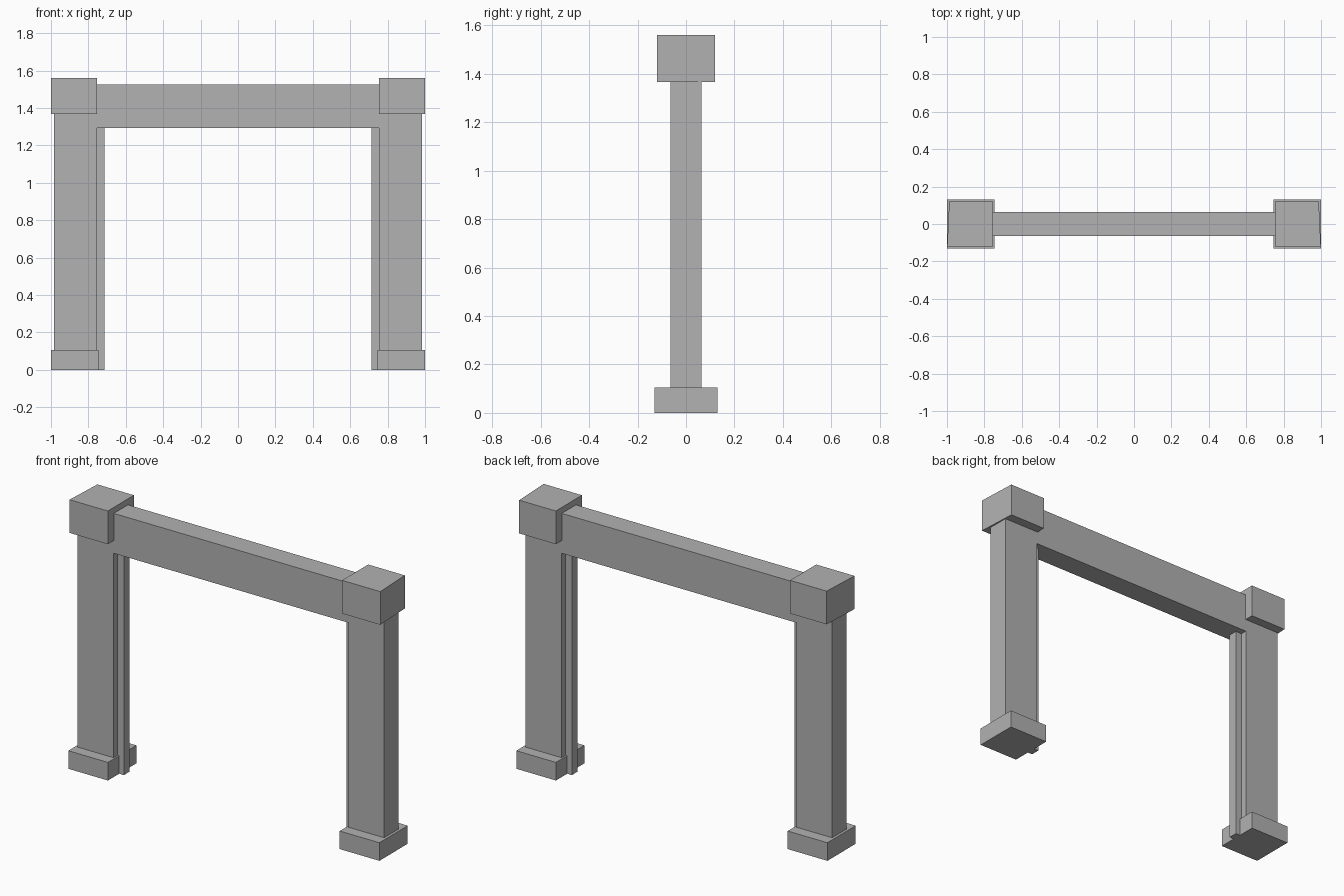
import bpy
import bmesh
from mathutils import Vector

cube = bpy.data.objects.get("Cube")
if cube:
    bpy.data.objects.remove(cube)

grey = bpy.data.materials.new("stone_grey")
grey.use_nodes = True
COLOUR = (0.445, 0.445, 0.445, 1)
grey.diffuse_color = COLOUR
grey.node_tree.nodes["Principled BSDF"].inputs["Base Color"].default_value = COLOUR


def prism(name, outline, direction):
    """Extrude a flat outline of 3D points along a direction."""
    bm = bmesh.new()
    face = bm.faces.new([bm.verts.new(p) for p in outline])
    result = bmesh.ops.extrude_face_region(bm, geom=[face])
    top = [g for g in result["geom"] if isinstance(g, bmesh.types.BMVert)]
    bmesh.ops.translate(bm, verts=top, vec=Vector(direction))
    bmesh.ops.recalc_face_normals(bm, faces=bm.faces)
    mesh = bpy.data.meshes.new(name)
    bm.to_mesh(mesh)
    bm.free()
    mesh.materials.append(grey)
    obj = bpy.data.objects.new(name, mesh)
    bpy.context.collection.objects.link(obj)
    return obj


def block(name, side, x_in, x_out, half_depth, z0, z1, back_taper=0):
    """Upright block on one side, optionally narrower at its outer back edge."""
    d = half_depth
    plan = [(x_in, -d), (x_out, -d), (x_out - back_taper, d), (x_in, d)]
    return prism(name, [(side * x, y, z0) for x, y in plan], (0, 0, z1 - z0))


# Posts and lintel as one arch-shaped frame
POST_OUT, POST_IN, LINTEL_LOW, LINTEL_TOP, DEPTH = 0.985, 0.755, 1.293, 1.525, 0.065
half = [(POST_IN, LINTEL_LOW), (POST_IN, 0.03), (POST_OUT, 0.03), (POST_OUT, LINTEL_TOP)]
arch = half + [(-x, z) for x, z in reversed(half)]
prism("post_and_lintel_frame", [(x, -DEPTH, z) for x, z in arch], (0, 2 * DEPTH, 0))

# Base, cap and inner door stop on each side
for side, label in ((1, "left"), (-1, "right")):
    block(label + "_base", side, 0.745, 1.0, 0.13, 0, 0.105)
    block(label + "_cap", side, 0.753, 0.999, 0.12, 1.367, 1.56, back_taper=0.011)
    block(label + "_door_stop", side, 0.715, 0.78, 0.027, 0, LINTEL_LOW)
